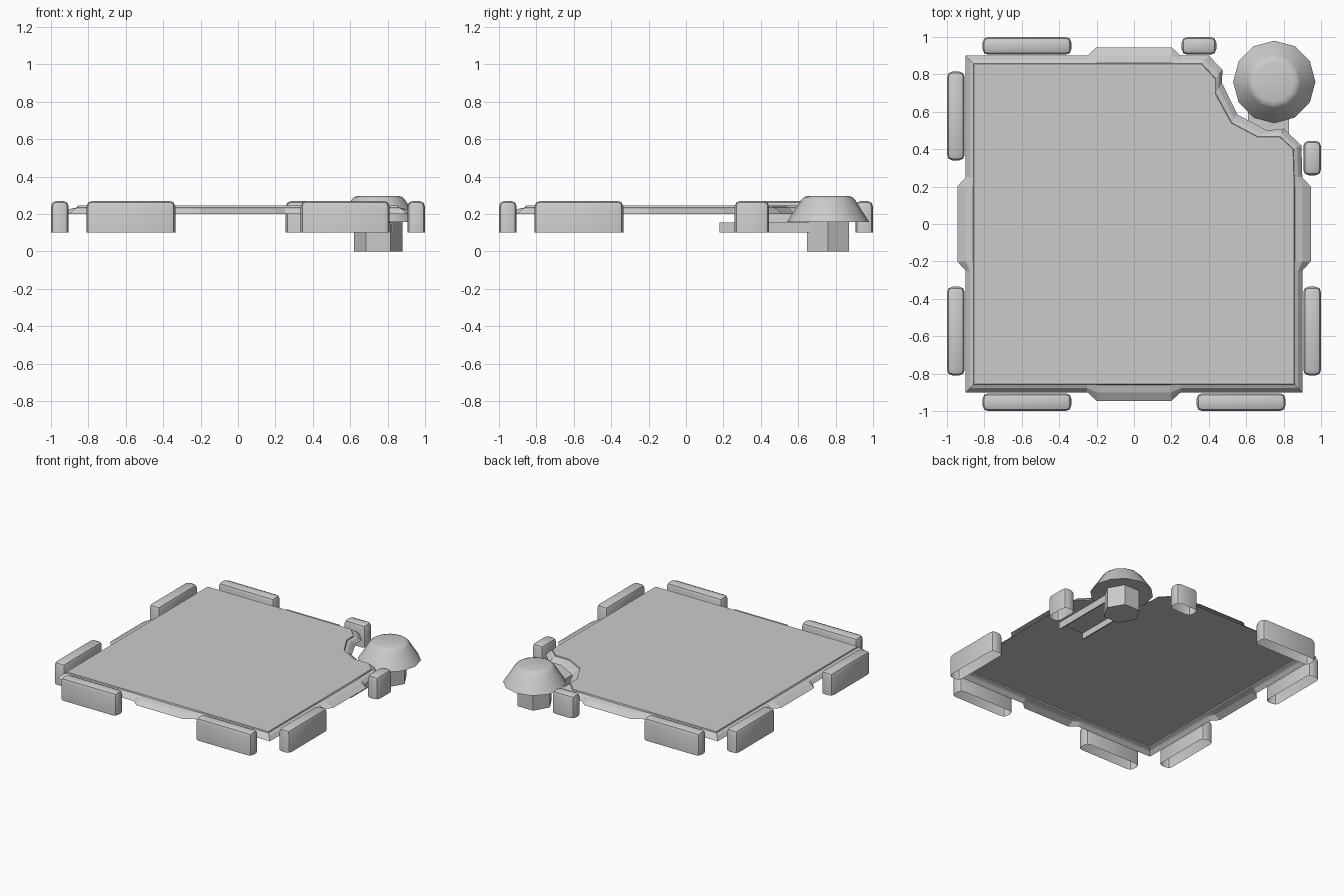
import bpy, bmesh
from math import cos, sin, pi
from mathutils import Vector

if "Cube" in bpy.data.objects:
    bpy.data.objects.remove(bpy.data.objects["Cube"])


def finish(name, bm, angle=None):
    me = bpy.data.meshes.new(name)
    bm.to_mesh(me)
    bm.free()
    ob = bpy.data.objects.new(name, me)
    bpy.context.collection.objects.link(ob)
    if angle:
        bpy.ops.object.select_all(action='DESELECT')
        bpy.context.view_layer.objects.active = ob
        ob.select_set(True)
        bpy.ops.object.shade_smooth_by_angle(angle=angle)
    return ob


def skin(rings, cap_last=True, cap_first=False):
    # bridge closed rings of equal length
    bm = bmesh.new()
    loops = [[bm.verts.new(p) for p in r] for r in rings]
    for a, b in zip(loops, loops[1:]):
        n = len(a)
        for i in range(n):
            j = (i + 1) % n
            bm.faces.new((a[i], a[j], b[j], b[i]))
    if cap_last:
        bm.faces.new(loops[-1])
    if cap_first:
        bm.faces.new(loops[0][::-1])
    return bm


# Deck: thin shell with a sloping rim, mid-edge bulges and one notched corner
E, I, B = 0.9, 0.855, 0.945


def edge(turns):
    # one side's bulge, rotated by quarter turns: (outer, inner) pairs
    pts = [((-0.25, -E), (-0.25, -I)), ((-0.2, -B), (-0.2, -I)),
           ((0.2, -B), (0.2, -I)), ((0.25, -E), (0.25, -I))]
    for _ in range(turns):
        pts = [tuple((-y, x) for x, y in p) for p in pts]
    return pts


notch = [((0.895, 0.42), (0.85, 0.40)), ((0.80, 0.51), (0.78, 0.465)),
         ((0.713, 0.50), (0.66, 0.465)), ((0.553, 0.585), (0.52, 0.54)),
         ((0.470, 0.755), (0.435, 0.695)), ((0.473, 0.825), (0.435, 0.775)),
         ((0.40, 0.9), (0.36, 0.855))]
pairs = ([((-E, -E), (-I, -I))] + edge(0) + [((E, -E), (I, -I))] + edge(1)
         + notch + edge(2) + [((-E, E), (-I, I))] + edge(3))


def deck_ring(t, z):
    return [(o[0] + (i[0] - o[0]) * t, o[1] + (i[1] - o[1]) * t, z) for o, i in pairs]


finish("deck", skin([deck_ring(0, 0.20), deck_ring(0.5, 0.226),
                     deck_ring(0.95, 0.236), deck_ring(1, 0.245)]))


# Bumpers: rounded blocks, open underneath
def bumper(name, x0, x1, y0, y1, z0=0.10, z1=0.27):
    bm = bmesh.new()
    bmesh.ops.create_cube(bm, size=1)
    for v in bm.verts:
        v.co = Vector(((x0 + x1) / 2 + v.co.x * (x1 - x0),
                       (y0 + y1) / 2 + v.co.y * (y1 - y0),
                       (z0 + z1) / 2 + v.co.z * (z1 - z0)))
    bottom = [f for f in bm.faces if f.normal.z < -0.5 or f.calc_center_median().z < z0 + 1e-4]
    bmesh.ops.delete(bm, geom=bottom, context='FACES')
    edges = [e for e in bm.edges if not e.is_boundary]
    bmesh.ops.bevel(bm, geom=edges, offset=0.03, segments=2, profile=0.5,
                    affect='EDGES', clamp_overlap=True)
    finish(name, bm, 0.7)


spans = {"front": [(-0.81, -0.335), (0.335, 0.81)],
         "back": [(-0.81, -0.335), (0.255, 0.44)],
         "left": [(-0.81, -0.335), (0.34, 0.815)],
         "right": [(-0.81, -0.335), (0.26, 0.445)]}
for side, pair in spans.items():
    lo, hi = (-1, -0.905) if side in ("front", "left") else (0.905, 1)
    for k, (a, b) in enumerate(pair):
        box = (a, b, lo, hi) if side in ("front", "back") else (lo, hi, a, b)
        bumper(f"{side}_bumper_{k + 1}", *box)


# Corner post with its domed cap
def ring(r, z, n, c=(0.75, 0.76)):
    return [(c[0] + r * cos(2 * pi * k / n), c[1] + r * sin(2 * pi * k / n), z)
            for k in range(n)]


finish("post", skin([ring(0.13, 0, 6), ring(0.13, 0.2, 6)], cap_first=True))
cap_profile = [(0.22, 0.157), (0.142, 0.278), (0.128, 0.291), (0.105, 0.297)]
finish("post_cap", skin([ring(r, z, 12) for r, z in cap_profile], cap_first=True), 0.6)

# Bracket: channel open downward, joining the post to the deck underside
t = 0.008
section = [(0.61, 0.10), (0.61, 0.155), (0.83, 0.155), (0.83, 0.10),
           (0.83 - t, 0.10), (0.83 - t, 0.155 - t), (0.61 + t, 0.155 - t), (0.61 + t, 0.10)]
bm = skin([[(x, y, z) for x, z in section] for y in (0.18, 0.68)], cap_first=True)
bmesh.ops.recalc_face_normals(bm, faces=bm.faces)
finish("post_bracket", bm)
